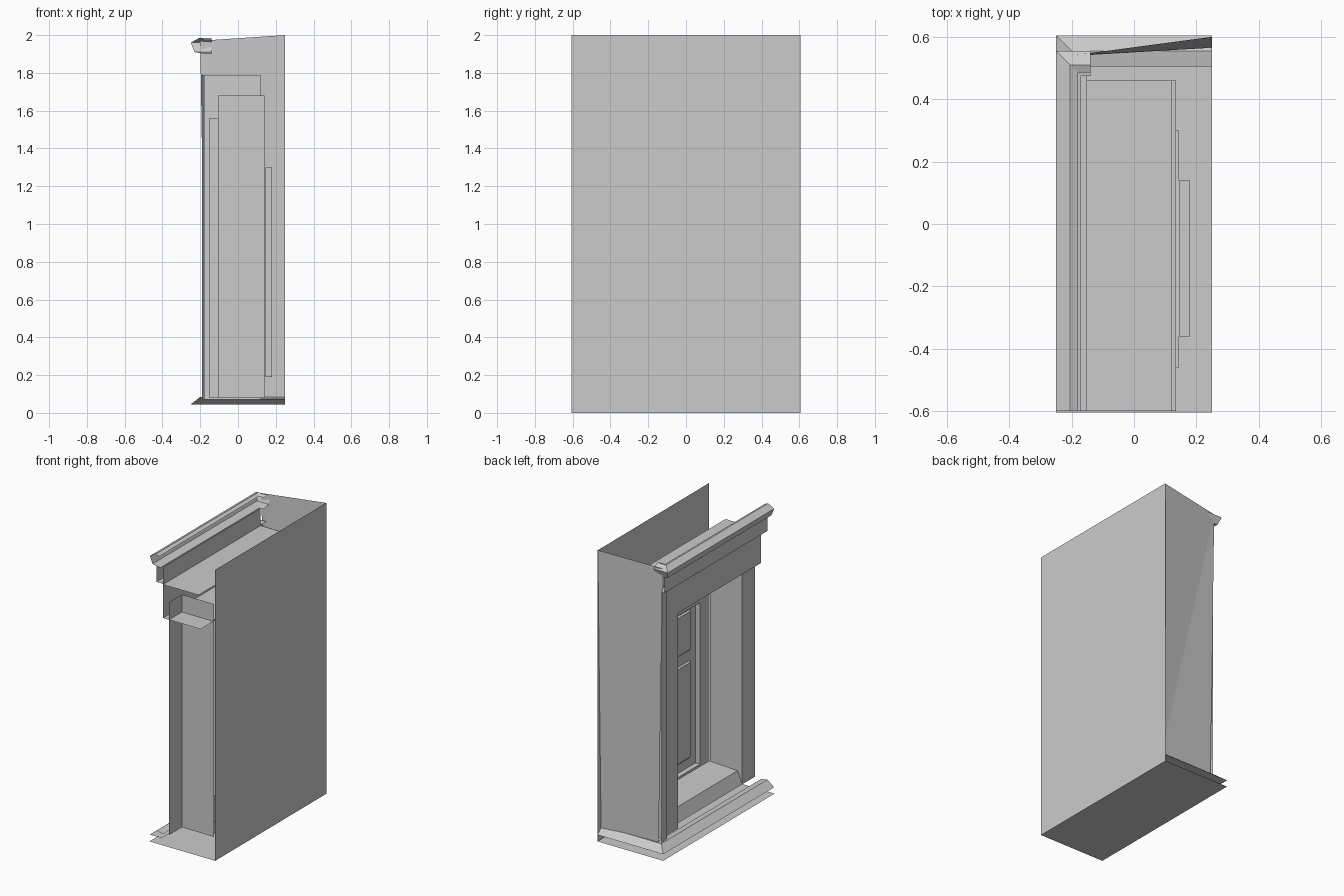
import bpy

if "Cube" in bpy.data.objects:
    bpy.data.objects.remove(bpy.data.objects["Cube"])


def mesh(name, verts, faces):
    me = bpy.data.meshes.new(name)
    me.from_pydata(verts, [], faces)
    me.update()
    ob = bpy.data.objects.new(name, me)
    bpy.context.collection.objects.link(ob)
    return ob


def loft(name, rows, closed=False, cap=False):
    """Thin sheet skinned between successive rows of points."""
    n = len(rows[0])
    verts = [p for row in rows for p in row]
    faces = []
    for r in range(len(rows) - 1):
        for i in range(n if closed else n - 1):
            j = (i + 1) % n
            faces.append((r*n + i, r*n + j, (r + 1)*n + j, (r + 1)*n + i))
    if cap:
        faces.append(tuple(range((len(rows) - 1)*n, len(rows)*n)))
    return mesh(name, verts, faces)


def along_y(name, profile, y0, y1):
    """Sheet swept along y from an xz profile."""
    return loft(name, [[(x, y0, z), (x, y1, z)] for x, z in profile])


def upright(name, plan, z0, z1):
    """Vertical sheet raised from an xy plan line."""
    return loft(name, [[(x, y, z0), (x, y, z1)] for x, y in plan])


def corner_moulding(name, profile, x, y, x_end):
    """Moulding along the facade, mitred round its free corner."""
    return loft(name, [[(x + o, -0.6, z), (x + o, y - o, z), (x_end, y - o, z)]
                       for o, z in profile])


def rect(x, y0, y1, z0, z1):
    return [(x, y0, z0), (x, y1, z0), (x, y1, z1), (x, y0, z1)]


# back wall and floor
mesh("back_wall", rect(0.25, -0.605, 0.605, 0, 2), [(0, 1, 2, 3)])
along_y("floor", [(-0.25, 0), (0.25, 0)], -0.605, 0.605)

# end wall, slightly twisted
mesh("end_wall", [(0.25, 0.565, 0.07), (-0.17, 0.54, 0.07),
                  (-0.2, 0.54, 1.97), (0.25, 0.6, 2)], [(0, 1, 2), (0, 2, 3)])

# corner pier beside the doorway
upright("corner_pier", [(-0.19, 0.54), (-0.18, 0.465), (0.12, 0.46)], 0.07, 1.79)

# base moulding
corner_moulding("base_moulding", [(0.09, 0.045), (0, 0.045), (0.05, 0.085),
                                  (0.1, 0.075)], -0.25, 0.605, 0.25)

# door posts with their jambs
upright("right_post", [(-0.105, -0.6), (-0.105, -0.46), (0.14, -0.46)], 0.08, 1.68)
upright("left_post", [(-0.15, 0.46), (-0.15, 0.3), (0.14, 0.3)], 0.08, 1.56)

# lintel: soffit, frieze and the back of the fascia
along_y("lintel", [(0.135, 1.56), (-0.15, 1.56), (-0.15, 1.91)], -0.6, 0.46)
along_y("lintel_shelf", [(-0.15, 1.79), (0.12, 1.79)], -0.6, 0.46)
along_y("fascia", [(-0.15, 1.795), (-0.2, 1.795), (-0.2, 1.9)], -0.6, 0.52)

# cornice
corner_moulding("cornice", [(0.08, 1.90), (0.02, 1.91), (0, 1.96), (0.045, 1.985),
                            (0.07, 1.975)], -0.25, 0.555, -0.14)

# doorstep
along_y("doorstep", [(-0.105, 0.08), (-0.07, 0.165), (0.145, 0.175)], -0.46, 0.3)

# door with a recessed opening
loft("door", [rect(0.145, -0.46, 0.3, 0.1, 1.58),
              rect(0.145, -0.36, 0.14, 0.19, 1.3),
              rect(0.18, -0.36, 0.14, 0.19, 1.3)], closed=True, cap=True)

# raised panels inside the recess
for i, (z0, z1) in enumerate([(0.99, 1.27), (0.25, 0.92)]):
    loft(f"door_panel_{i + 1}", [rect(0.18, -0.30, 0.08, z0, z1),
                                 rect(0.17, -0.29, 0.07, z0 + 0.01, z1 - 0.01)],
         closed=True, cap=True)
